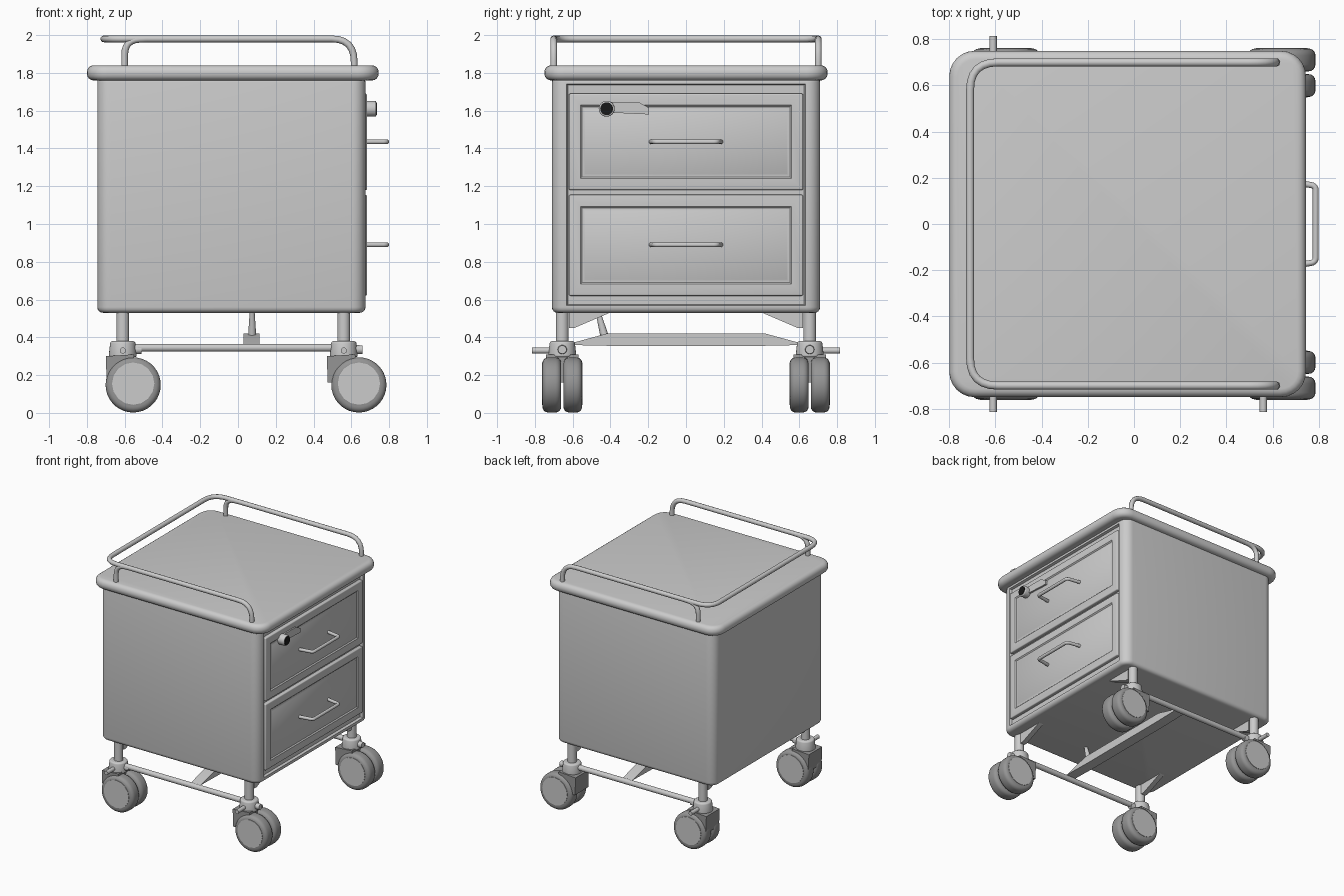
import bpy, bmesh, math
from mathutils import Vector

if "Cube" in bpy.data.objects:
    bpy.data.objects.remove(bpy.data.objects["Cube"])


def material(name, rgb):
    m = bpy.data.materials.new(name)
    m.use_nodes = True
    m.diffuse_color = (*rgb, 1)
    m.node_tree.nodes["Principled BSDF"].inputs["Base Color"].default_value = (*rgb, 1)
    return m


PAINT = material("light grey paint", (0.6, 0.6, 0.6))
RUBBER = material("dark grey rubber", (0.3, 0.3, 0.3))
BLACK = material("black keyhole", (0.01, 0.01, 0.01))


def finish(obj, mat, angle=40):
    obj.data.materials.append(mat)
    bpy.ops.object.select_all(action="DESELECT")
    obj.select_set(True)
    bpy.context.view_layer.objects.active = obj
    bpy.ops.object.shade_smooth_by_angle(angle=math.radians(angle))
    return obj


def from_bmesh(name, bm, mat):
    bmesh.ops.recalc_face_normals(bm, faces=bm.faces)
    mesh = bpy.data.meshes.new(name)
    bm.to_mesh(mesh)
    bm.free()
    obj = bpy.data.objects.new(name, mesh)
    bpy.context.collection.objects.link(obj)
    return finish(obj, mat)


def box_bmesh(low, high, corner=0.0, edge=0.0):
    """Box with rounded vertical corners, then rounded top and bottom rims."""
    bm = bmesh.new()
    bmesh.ops.create_cube(bm, size=1)
    low, high = Vector(low), Vector(high)
    for v in bm.verts:
        v.co = (low + high) / 2 + v.co * (high - low)
    if corner:
        upright = [e for e in bm.edges if abs(e.verts[0].co.z - e.verts[1].co.z) > 1e-4]
        bmesh.ops.bevel(bm, geom=upright, offset=corner, segments=6, profile=0.5, affect="EDGES")
    if edge:
        rim = [e for e in bm.edges if e.calc_face_angle(0) > 1]
        bmesh.ops.bevel(bm, geom=rim, offset=edge, segments=4, profile=0.5, affect="EDGES")
    return bm


def cylinder(name, a, b, r1, mat, r2=None, edge=0.0, sides=28):
    a, b = Vector(a), Vector(b)
    bm = bmesh.new()
    bmesh.ops.create_cone(bm, cap_ends=True, segments=sides, radius1=r1,
                          radius2=r1 if r2 is None else r2, depth=(b - a).length)
    if edge:
        rim = [e for e in bm.edges if e.calc_face_angle(0) > 1]
        bmesh.ops.bevel(bm, geom=rim, offset=edge, segments=4, profile=0.5, affect="EDGES")
    turn = (b - a).to_track_quat("Z", "Y").to_matrix()
    for v in bm.verts:
        v.co = turn @ v.co + (a + b) / 2
    return from_bmesh(name, bm, mat)


def tube(name, points, radius, fillet, mat):
    """Round pipe through points, with each inner corner rounded."""
    pts = [Vector(p) for p in points]
    path = [pts[0]]
    for before, p, after in zip(pts, pts[1:], pts[2:]):
        start = p + (before - p).normalized() * fillet
        end = p + (after - p).normalized() * fillet
        for i in range(7):
            t = i / 6
            path.append(start * (1 - t) ** 2 + p * 2 * t * (1 - t) + end * t * t)
    path.append(pts[-1])
    curve = bpy.data.curves.new(name, "CURVE")
    curve.dimensions = "3D"
    curve.bevel_depth = radius
    curve.bevel_resolution = 3
    curve.use_fill_caps = True
    spline = curve.splines.new("POLY")
    spline.points.add(len(path) - 1)
    for sp, co in zip(spline.points, path):
        sp.co = (*co, 1)
    obj = bpy.data.objects.new(name, curve)
    bpy.context.collection.objects.link(obj)
    bpy.ops.object.select_all(action="DESELECT")
    obj.select_set(True)
    bpy.context.view_layer.objects.active = obj
    bpy.ops.object.convert(target="MESH")
    return finish(bpy.context.object, mat)


def prism(name, outline, offset, mat):
    """Flat outline extruded along offset."""
    bm = bmesh.new()
    face = bm.faces.new([bm.verts.new(p) for p in outline])
    side = bmesh.ops.extrude_face_region(bm, geom=[face])["geom"]
    bmesh.ops.translate(bm, vec=offset, verts=[g for g in side if isinstance(g, bmesh.types.BMVert)])
    return from_bmesh(name, bm, mat)


# Cabinet body, with a shallow recess around the drawers
bm = box_bmesh((-0.745, -0.71, 0.53), (0.675, 0.71, 1.78), 0.07, 0.03)
bm.faces.ensure_lookup_table()
front = max((f for f in bm.faces if f.normal.x > 0.99), key=lambda f: f.calc_area())
bmesh.ops.inset_region(bm, faces=[front], thickness=0.012, depth=0)
bmesh.ops.inset_region(bm, faces=[front], thickness=0.008, depth=-0.02)
from_bmesh("cabinet_body", bm, PAINT)

# Worktop with a rounded rim
from_bmesh("worktop", box_bmesh((-0.8, -0.75, 1.76), (0.745, 0.75, 1.84), 0.11, 0.036), PAINT)

# Drawers: stepped front panel, handle
for label, z0, z1, grip in (("lower", 0.62, 1.155, 0.89), ("upper", 1.18, 1.69, 1.435)):
    bm = box_bmesh((0.63, -0.62, z0), (0.683, 0.62, z1), 0, 0.008)
    panel = max((f for f in bm.faces if f.normal.x > 0.99), key=lambda f: f.calc_area())
    for thick, depth in ((0.075, 0), (0.012, -0.008), (0.012, 0.0), (0.012, 0.005)):
        bmesh.ops.inset_region(bm, faces=[panel], thickness=thick, depth=depth)
    from_bmesh(label + "_drawer", bm, PAINT)
    tube(label + "_handle", [(0.67, -0.185, grip), (0.787, -0.165, grip),
                             (0.787, 0.165, grip), (0.67, 0.185, grip)], 0.013, 0.02, PAINT)

# Lock and its latch cover
cylinder("lock_barrel", (0.67, -0.42, 1.61), (0.732, -0.42, 1.61), 0.042, PAINT, edge=0.008)
cylinder("lock_face", (0.73, -0.42, 1.61), (0.736, -0.42, 1.61), 0.034, BLACK)
prism("latch_cover", [(0.67, -0.41, 1.645), (0.67, -0.25, 1.645), (0.67, -0.195, 1.615),
                      (0.67, -0.195, 1.58), (0.67, -0.41, 1.59)], (0.025, 0, 0), PAINT)

# Guard rail: back loop with two side arms, and rear legs
rail = [(0.615, -0.7, 1.82), (0.615, -0.7, 1.98), (-0.71, -0.7, 1.98)]
rail += [(x, -y, z) for x, y, z in reversed(rail)]
tube("guard_rail", rail, 0.018, 0.12, PAINT)
for side, s in (("right", -1), ("left", 1)):
    tube(side + "_rail_leg", [(-0.6, s * 0.7, 1.82), (-0.6, s * 0.7, 1.975),
                              (-0.48, s * 0.7, 1.98)], 0.018, 0.08, PAINT)

# Casters: post, collar, twin-wheel drum with hood, hubs and pedal
for end, px, wx in (("rear", -0.61, -0.555), ("front", 0.56, 0.64)):
    for side, s in (("right", -1), ("left", 1)):
        name = f"{end}_{side}_"
        y = s * 0.655
        cylinder(name + "post", (px, y, 0.32), (px, y, 0.56), 0.034, PAINT)
        cylinder(name + "collar", (px, y, 0.295), (px, y, 0.38), 0.075, PAINT, r2=0.066, edge=0.012)
        cylinder(name + "collar_arm", (px - 0.02, y, 0.335), (px + 0.1, y, 0.335), 0.03, PAINT, r2=0.022)
        for part, w in (("outer", 1), ("inner", -1)):
            cylinder(name + part + "_wheel", (wx, y + w * 0.006, 0.148),
                     (wx, y + w * 0.105, 0.148), 0.146, RUBBER, edge=0.03, sides=36)
            cylinder(name + part + "_hub", (wx, y + w * 0.09, 0.155),
                     (wx, y + w * 0.108, 0.155), 0.112, PAINT, sides=16)
        hood = [(px - 0.085, y - 0.085, 0.16), (px - 0.09, y - 0.085, 0.3),
                (px + 0.06, y - 0.085, 0.31), (wx, y - 0.085, 0.16)]
        prism(name + "hood", hood, (0, 0.17, 0), RUBBER)
        if (end, side) != ("front", "left"):
            cylinder(name + "pedal", (px, y, 0.33), (px, s * 0.815, 0.33), 0.016, PAINT)
        prism(name + "gusset", [(px - 0.02, s * 0.62, 0.54), (px - 0.02, s * 0.38, 0.54),
                                (px - 0.02, s * 0.59, 0.45), (px - 0.02, s * 0.62, 0.45)],
              (0.04, 0, 0), PAINT)

# Underframe: side bars, broad cross bar, brake link
for side, s in (("right", -1), ("left", 1)):
    cylinder(side + "_side_bar", (-0.6, s * 0.655, 0.345), (0.55, s * 0.655, 0.345), 0.021, PAINT)
prism("cross_bar", [(0.03, -0.64, 0.36), (0.03, -0.42, 0.42), (0.03, 0.42, 0.42),
                    (0.03, 0.64, 0.36), (0.03, 0.4, 0.355), (0.03, -0.4, 0.355)],
      (0.085, 0, 0), PAINT)
cylinder("brake_link", (0.075, -0.43, 0.4), (0.075, -0.47, 0.55), 0.022, PAINT, r2=0.012)
